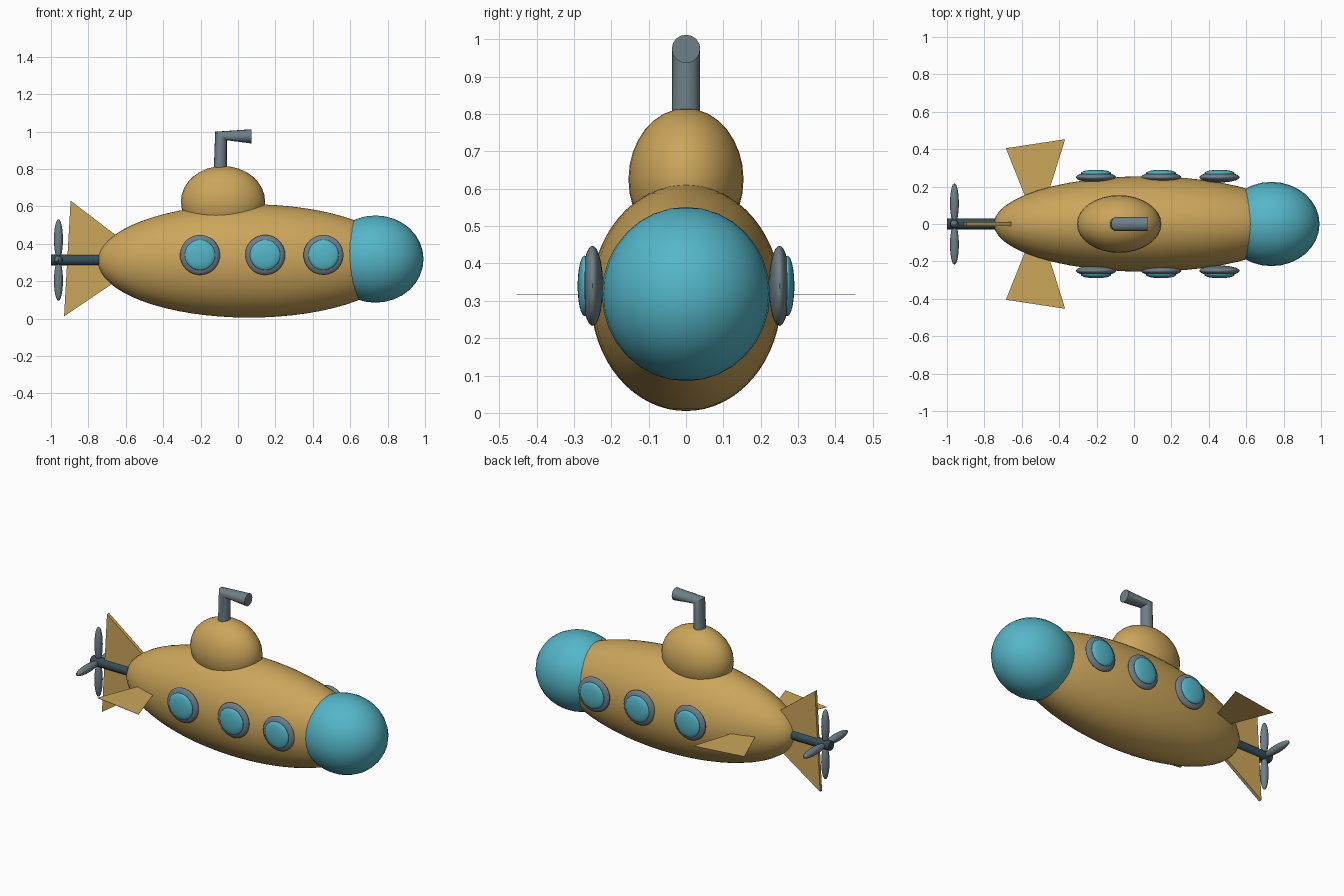
import bpy, bmesh, math
from mathutils import Vector

if "Cube" in bpy.data.objects:
    bpy.data.objects.remove(bpy.data.objects["Cube"])


def material(name, rgb):
    m = bpy.data.materials.new(name)
    m.diffuse_color = (*rgb, 1)
    m.use_nodes = True
    m.node_tree.nodes["Principled BSDF"].inputs["Base Color"].default_value = m.diffuse_color
    return m


YELLOW = material("ochre yellow", (0.60, 0.38, 0.105))
TEAL = material("teal glass", (0.09, 0.47, 0.58))
GREY = material("slate grey", (0.16, 0.215, 0.24))
DARK = material("dark steel", (0.035, 0.075, 0.095))


def finish(bm, name, mat, smooth=True):
    bmesh.ops.recalc_face_normals(bm, faces=bm.faces)
    mesh = bpy.data.meshes.new(name)
    bm.to_mesh(mesh)
    bm.free()
    mesh.materials.append(mat)
    ob = bpy.data.objects.new(name, mesh)
    bpy.context.collection.objects.link(ob)
    if smooth:
        bpy.ops.object.select_all(action='DESELECT')
        ob.select_set(True)
        bpy.context.view_layer.objects.active = ob
        bpy.ops.object.shade_smooth_by_angle(angle=math.radians(40))
    return ob


def ellipsoid(name, centre, radii, mat, segs=32, rings=16):
    bm = bmesh.new()
    bmesh.ops.create_uvsphere(bm, u_segments=segs, v_segments=rings, radius=1)
    for v in bm.verts:
        v.co = Vector(centre) + Vector(a * b for a, b in zip(v.co, radii))
    return finish(bm, name, mat)


def tube(name, rings, mat, sides=16):
    """Skin capped rings, each given as (centre, u axis, v axis)."""
    bm = bmesh.new()
    loops = []
    for c, u, v in rings:
        loops.append([bm.verts.new(Vector(c)
                      + Vector(u) * math.cos(2 * math.pi * i / sides)
                      + Vector(v) * math.sin(2 * math.pi * i / sides))
                      for i in range(sides)])
    for a, b in zip(loops, loops[1:]):
        for i in range(sides):
            j = (i + 1) % sides
            bm.faces.new((a[i], a[j], b[j], b[i]))
    bm.faces.new(loops[0])
    bm.faces.new(loops[-1])
    return finish(bm, name, mat)


def plate(name, outline, thickness, mat):
    """Extrude a flat outline evenly to both sides of its plane."""
    bm = bmesh.new()
    face = bm.faces.new([bm.verts.new(p) for p in outline])
    face.normal_update()
    n = face.normal.copy()
    bmesh.ops.translate(bm, verts=bm.verts, vec=-n * thickness / 2)
    top = bmesh.ops.extrude_face_region(bm, geom=[face], use_keep_orig=True)
    bmesh.ops.translate(bm, vec=n * thickness,
                        verts=[g for g in top["geom"] if isinstance(g, bmesh.types.BMVert)])
    return finish(bm, name, mat, smooth=False)


# Hull, nose dome and conning tower
ellipsoid("hull", (0.06, 0, 0.308), (0.81, 0.255, 0.303), YELLOW, 48, 32)
ellipsoid("nose_dome", (0.735, 0, 0.318), (0.257, 0.225, 0.233), TEAL)
ellipsoid("tower", (-0.08, 0, 0.625), (0.225, 0.154, 0.19), YELLOW)

# Periscope with a mitred bend
tube("periscope", [
    ((-0.095, 0, 0.75), (0.036, 0, 0), (0, 0.038, 0)),
    ((-0.091, 0, 0.976), (0.031, 0, -0.023), (0, 0.038, 0)),
    ((0.072, 0, 0.974), (0, 0, -0.038), (0, 0.038, 0)),
], GREY)

# Portholes and side fins on both sides
for side, label in ((-1, "right"), (1, "left")):
    for n, x in enumerate((-0.203, 0.145, 0.457), 1):
        ellipsoid(f"porthole_rim_{label}_{n}", (x, side * 0.25, 0.34),
                  (0.107, 0.028, 0.107), GREY)
        ellipsoid(f"porthole_glass_{label}_{n}", (x, side * 0.271, 0.34),
                  (0.081, 0.019, 0.081), TEAL)
    plate(f"side_fin_{label}", [(x, side * y, 0.316) for x, y in
          ((-0.685, 0.405), (-0.368, 0.453), (-0.485, 0.08), (-0.555, 0.08))],
          0.002, YELLOW)

# Upright tail fin
plate("tail_fin", [(-0.895, 0, 0.63), (-0.60, 0, 0.405),
                   (-0.60, 0, 0.235), (-0.93, 0, 0.012)], 0.02, YELLOW)

# Propeller shaft and four blades
tube("propeller_shaft", [((x, 0, 0.313), (0, 0.029, 0), (0, 0, 0.029))
                         for x in (-1.0, -0.65)], DARK)
for n in range(4):
    a = n * math.pi / 2
    dy, dz = round(math.cos(a)), round(math.sin(a))
    ellipsoid(f"propeller_blade_{n + 1}", (-0.96, 0.11 * dy, 0.313 + 0.11 * dz),
              (0.024, 0.108 if dy else 0.024, 0.108 if dz else 0.024), GREY, 16, 12)
